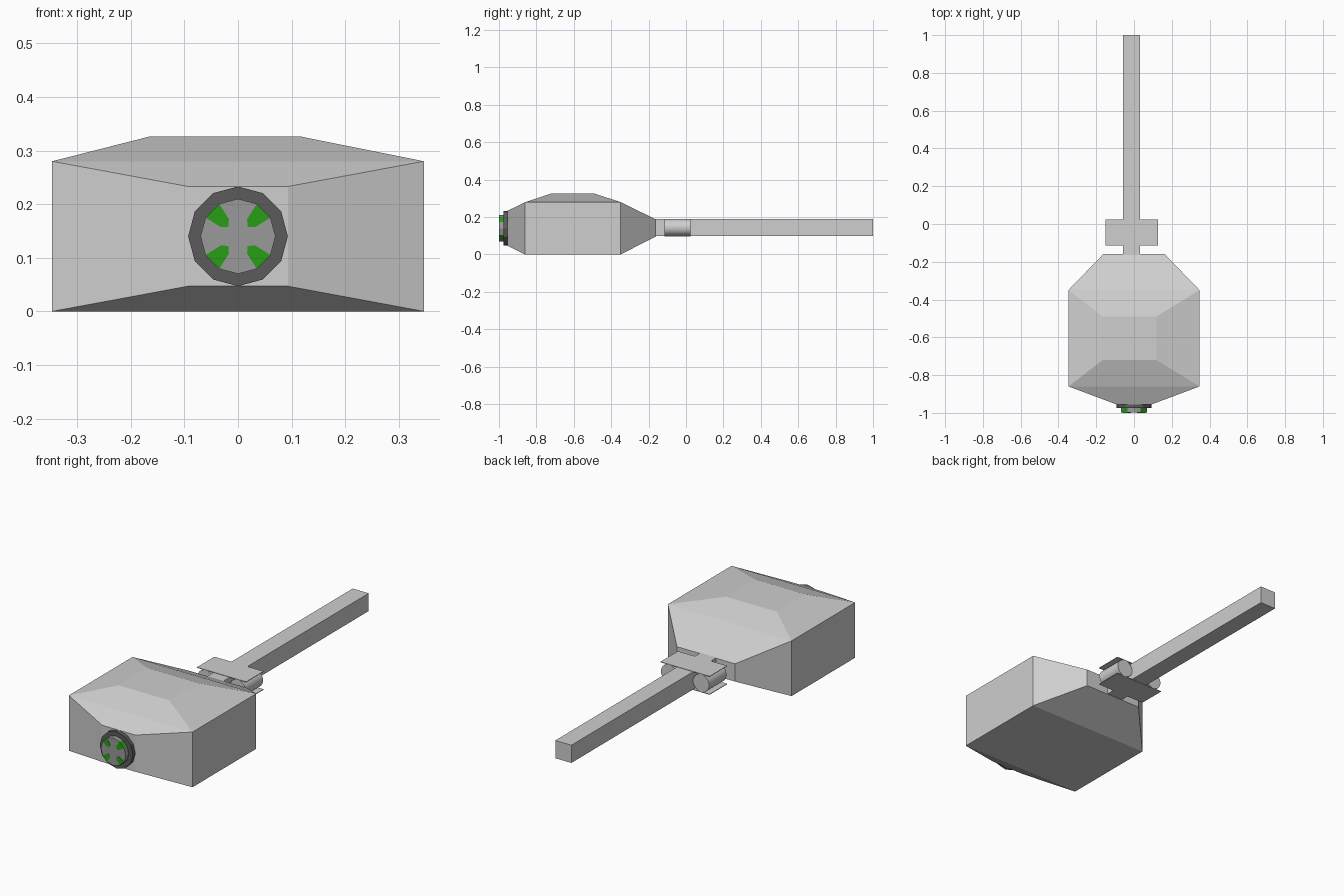
import bpy, bmesh, math
from mathutils import Matrix

if "Cube" in bpy.data.objects:
    bpy.data.objects.remove(bpy.data.objects["Cube"])


def mat(name, rgb):
    m = bpy.data.materials.new(name)
    m.diffuse_color = (*rgb, 1)
    m.use_nodes = True
    m.node_tree.nodes["Principled BSDF"].inputs["Base Color"].default_value = m.diffuse_color
    return m


PALE = mat("pale grey", (0.62, 0.62, 0.62))
MID = mat("mid grey", (0.32, 0.32, 0.32))
DARK = mat("dark grey", (0.105, 0.105, 0.105))
GREEN = mat("green", (0.02, 0.34, 0.008))


def finish(name, bm, *mats):
    bmesh.ops.recalc_face_normals(bm, faces=bm.faces)
    me = bpy.data.meshes.new(name)
    bm.to_mesh(me)
    bm.free()
    for m in mats:
        me.materials.append(m)
    ob = bpy.data.objects.new(name, me)
    bpy.context.collection.objects.link(ob)
    return ob


def box(name, x, y, z, m):
    bm = bmesh.new()
    bmesh.ops.create_cube(bm, size=1)
    for v in bm.verts:
        for i, (a, b) in enumerate((x, y, z)):
            v.co[i] = a if v.co[i] < 0 else b
    return finish(name, bm, m)


def prism_y(pts, y0, y1):
    """Extrude an x-z outline along y."""
    bm = bmesh.new()
    a = [bm.verts.new((x, y0, z)) for x, z in pts]
    b = [bm.verts.new((x, y1, z)) for x, z in pts]
    bm.faces.new(a)
    bm.faces.new(b[::-1])
    for i in range(len(a)):
        j = (i + 1) % len(a)
        bm.faces.new((a[i], b[i], b[j], a[j]))
    return bm


def circle(cx, cz, r, n):
    return [(cx + r * math.cos(math.tau * i / n), cz + r * math.sin(math.tau * i / n))
            for i in range(n)]


# Main body: four rectangular sections along y, with a raised plateau on top
bm = bmesh.new()
sections = [(-0.955, 0.093, 0.047, 0.233), (-0.86, 0.347, 0, 0.28),
            (-0.35, 0.347, 0, 0.28), (-0.16, 0.163, 0.097, 0.187)]
rings = [[bm.verts.new(p) for p in ((-w, y, lo), (w, y, lo), (w, y, hi), (-w, y, hi))]
         for y, w, lo, hi in sections]
bm.faces.new(rings[0])
bm.faces.new(rings[3])
for k in range(3):
    for i in range(4):
        if (k, i) == (1, 2):
            continue  # top opening, closed by the plateau
        j = (i + 1) % 4
        bm.faces.new((rings[k][i], rings[k][j], rings[k + 1][j], rings[k + 1][i]))
rim = [rings[1][3], rings[1][2], rings[2][2], rings[2][3]]
top = [bm.verts.new((x, y, 0.326)) for x, y in
       ((-0.166, -0.72), (0.118, -0.72), (0.118, -0.49), (-0.166, -0.49))]
bm.faces.new(top)
for i in range(4):
    j = (i + 1) % 4
    bm.faces.new((rim[i], rim[j], top[j], top[i]))
finish("body", bm, PALE)

# Long bar and the clamp around it
BX, BZ = -0.012, 0.144
box("bar", (BX - 0.045, BX + 0.045), (-0.17, 1.0), (0.099, 0.189), PALE)
for name, z in (("clamp_plate_top", 0.189), ("clamp_plate_bottom", 0.098)):
    box(name, (BX - 0.138, BX + 0.138), (-0.115, 0.025), (z - 0.001, z + 0.002), PALE)
for name, s in (("roller_left", -1), ("roller_right", 1)):
    ob = finish(name, prism_y(circle(BX + s * 0.09, BZ, 0.045, 24), -0.115, 0.025), PALE)
    for p in ob.data.polygons:
        p.use_smooth = len(p.vertices) == 4

# Front dial: dark collar, grey cap with green diagonal sides
DZ = 0.14
finish("dial_collar", prism_y(circle(0, DZ, 0.093, 12), -0.975, -0.95), DARK)
bm = prism_y(circle(0, DZ, 0.07, 12), -0.999, -0.97)
for f in bm.faces:
    c = f.calc_center_median()
    if len(f.verts) == 4 and abs(abs(c.x) - abs(c.z - DZ)) < 0.005:
        f.material_index = 1
finish("dial_cap", bm, MID, GREEN)

# Green wedges on the cap, one in each diagonal
wedge = [(0.0606, 0.035), (0.035, 0.0606), (0.017, 0.032), (0.018, 0.018), (0.032, 0.017)]
for i, (sx, sz) in enumerate(((1, 1), (-1, 1), (-1, -1), (1, -1))):
    finish(f"dial_wedge_{i + 1}",
           prism_y([(sx * x, DZ + sz * z) for x, z in wedge], -1.0, -0.998), GREEN)
